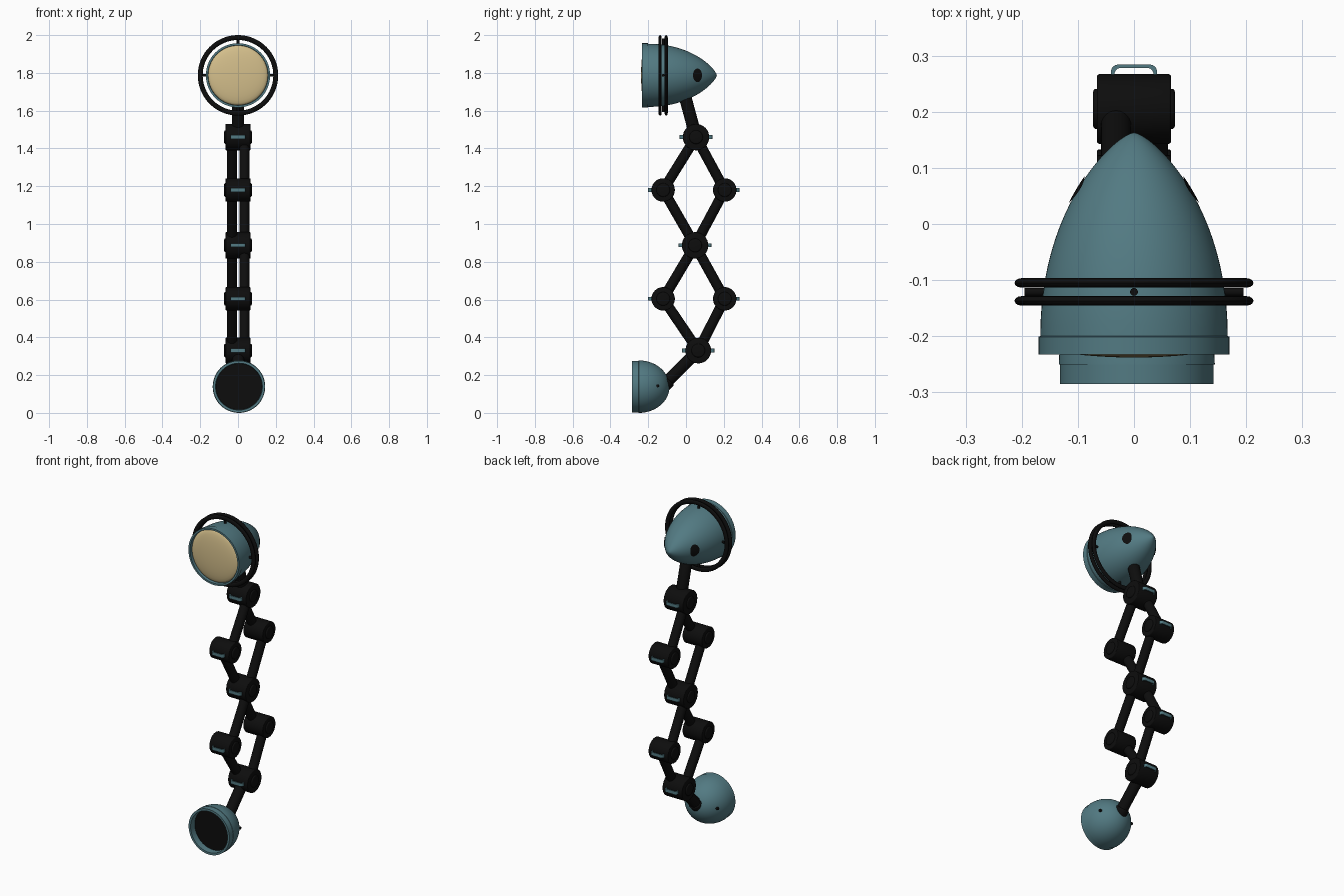
import bpy, bmesh, math
from mathutils import Vector

if "Cube" in bpy.data.objects:
    bpy.data.objects.remove(bpy.data.objects["Cube"])


def material(name, rgb):
    m = bpy.data.materials.new(name)
    m.diffuse_color = (*rgb, 1)
    m.use_nodes = True
    m.node_tree.nodes["Principled BSDF"].inputs["Base Color"].default_value = m.diffuse_color
    return m


TEAL = material("teal paint", (0.085, 0.195, 0.225))
BLACK = material("black metal", (0.004, 0.004, 0.004))
CREAM = material("cream glass", (0.66, 0.52, 0.26))


def finish(name, bm, mat, angle=35):
    bmesh.ops.recalc_face_normals(bm, faces=bm.faces)
    me = bpy.data.meshes.new(name)
    bm.to_mesh(me)
    bm.free()
    me.materials.append(mat)
    ob = bpy.data.objects.new(name, me)
    bpy.context.collection.objects.link(ob)
    bpy.ops.object.select_all(action='DESELECT')
    bpy.context.view_layer.objects.active = ob
    ob.select_set(True)
    bpy.ops.object.shade_smooth_by_angle(angle=math.radians(angle))
    return ob


def lathe(name, profile, cx, cz, mat, closed=False, n=64):
    """Revolve (radius, y) points round a y-axis through (cx, cz)."""
    bm = bmesh.new()
    rings = []
    for r, y in profile:
        if r < 1e-5:
            rings.append([bm.verts.new((cx, y, cz))] * n)
        else:
            rings.append([bm.verts.new((cx + r * math.cos(2 * math.pi * i / n), y,
                                        cz + r * math.sin(2 * math.pi * i / n))) for i in range(n)])
    pairs = list(zip(rings, rings[1:])) + ([(rings[-1], rings[0])] if closed else [])
    for a, b in pairs:
        for i in range(n):
            j = (i + 1) % n
            bm.faces.new(list(dict.fromkeys((a[i], a[j], b[j], b[i]))))
    return finish(name, bm, mat)


def rod(name, a, b, r, mat, bevel=0.0, n=32):
    """Cylinder from a to b, with optional rounded rims."""
    a, b = Vector(a), Vector(b)
    bm = bmesh.new()
    bmesh.ops.create_cone(bm, cap_ends=True, segments=n, radius1=r, radius2=r, depth=(b - a).length)
    if bevel:
        rims = [e for e in bm.edges if abs(e.verts[0].co.z - e.verts[1].co.z) < 1e-6]
        bmesh.ops.bevel(bm, geom=rims, offset=bevel, segments=3, affect='EDGES', profile=0.5)
    q = (b - a).to_track_quat('Z', 'Y')
    for v in bm.verts:
        v.co = q @ v.co + (a + b) / 2
    return finish(name, bm, mat)


# ---------- lamp head ----------
HZ = 1.787


def shade_radius(y):
    u = max(0.0, (0.163 - y) / 0.363)
    return 0.167 * math.sin(math.pi / 2 * u ** 0.7)


steps = 28
profile = [(shade_radius(y), y) for y in (0.163 - 0.363 * (i / steps) ** 1.5 for i in range(steps + 1))]
profile += [(0.170, -0.201), (0.170, -0.233), (0.159, -0.233), (0.157, -0.20)]
lathe("lamp_shade", profile, 0, HZ, TEAL)

# domed glass
lathe("lamp_glass", [(0.158 * math.sin(t * math.pi / 16), -0.214 - 0.024 * math.cos(t * math.pi / 16))
                     for t in range(9)], 0, HZ, CREAM)

# two guard rings and their four brackets
for k, y0 in enumerate((-0.105, -0.137)):
    oval = [(0.2 + 0.013 * math.cos(t * math.pi / 6), y0 + 0.0085 * math.sin(t * math.pi / 6))
            for t in range(12)]
    lathe(f"guard_ring_{k}", oval, 0, HZ, BLACK, closed=True)
for k in range(4):
    d = Vector((math.cos(k * math.pi / 2), 0, math.sin(k * math.pi / 2)))
    c = Vector((0, -0.121, HZ))
    rod(f"guard_bracket_{k}", c + d * 0.148, c + d * 0.195, 0.007, BLACK, n=16)

# dark oval vents laid on both sides of the shade
for s in (-1, 1):
    bm = bmesh.new()
    rings = []
    for f in (0.0, 0.35, 0.7, 1.0):
        ring = []
        for i in range(24):
            t = i * math.pi / 12
            y, z = 0.061 + 0.024 * f * math.cos(t), 0.036 * f * math.sin(t)
            x = math.sqrt(max(0, shade_radius(y) ** 2 - z * z)) + 0.003
            ring.append(bm.verts.new((s * x, y, HZ + z)))
        rings.append(ring)
    for a, b in zip(rings, rings[1:]):
        for i in range(24):
            bm.faces.new((a[i], a[i - 1], b[i - 1], b[i]))
    bmesh.ops.remove_doubles(bm, verts=bm.verts, dist=1e-5)
    finish("shade_vent", bm, BLACK)

# ---------- mounting cup ----------
BX, BZ = 0.005, 0.139
cup = [(0.139 * math.sin(t * math.pi / 32), -0.25 + 0.163 * math.cos(t * math.pi / 32)) for t in range(17)]
cup += [(0.137, -0.2505), (0.137, -0.285), (0.124, -0.285), (0.122, -0.24)]
lathe("mounting_cup", cup, BX, BZ, TEAL)
lathe("cup_back_plate", [(0, -0.247), (0.1235, -0.247)], BX, BZ, BLACK)
for s in (-1, 1):
    rod("cup_screw", (BX + s * 0.095, -0.15, BZ + 0.004), (BX + s * 0.118, -0.15, BZ + 0.004),
        0.008, BLACK, n=12)

# ---------- scissor arm ----------
TOP, MID, LOW = (0.053, 1.46), (0.048, 0.887), (0.065, 0.33)
FU, BU = (-0.121, 1.18), (0.205, 1.18)
FL, BL = (-0.121, 0.604), (0.205, 0.604)

# parallel bars in two layers, left and right
right_bars = [(TOP, FU), (BU, MID), (MID, FL), (BL, LOW)]
left_bars = [(TOP, BU), (FU, MID), (MID, BL), (FL, LOW)]
for x, bars in ((0.034, right_bars), (-0.032, left_bars)):
    for p, q in bars:
        rod("scissor_bar", (x, *p), (x, *q), 0.027, BLACK, n=24)


def clip(y, z, r, s):
    """Rounded strip standing out from a joint towards s (-1 front, 1 back)."""
    w, t, out = 0.041, 0.006, r + 0.017
    path = [(-w, r - 0.02)]
    path += [(-w + 0.012 - 0.012 * math.cos(a), out - 0.012 + 0.012 * math.sin(a))
             for a in (i * math.pi / 8 for i in range(5))]
    path += [(-px, py) for px, py in reversed(path)]
    inner = [(px * (w - t) / w, py - t) for px, py in path]
    bm = bmesh.new()
    rows = [[bm.verts.new((px, y + s * py, z + dz)) for px, py in pts]
            for pts, dz in ((path, -0.01), (path, 0.01), (inner, 0.01), (inner, -0.01))]
    for k in range(4):
        a, b = rows[k], rows[(k + 1) % 4]
        for i in range(len(path) - 1):
            bm.faces.new((a[i], a[i + 1], b[i + 1], b[i]))
    finish("joint_clip", bm, TEAL)


# joints: hub, domed bolt heads and clips
joints = [(TOP, 0.070, (-1, 1)), (MID, 0.070, (-1, 1)), (LOW, 0.068, (-1, 1)),
          (FU, 0.062, (-1,)), (FL, 0.062, (-1,)), (BU, 0.062, (1,)), (BL, 0.062, (1,))]
for (y, z), r, sides in joints:
    rod("joint_hub", (-0.066, y, z), (0.066, y, z), r, BLACK, bevel=0.004)
    rod("joint_bolt", (-0.073, y, z), (0.073, y, z), 0.036, BLACK, bevel=0.006)
    for s in sides:
        clip(y, z, r, s)

# neck up to the lamp head, with rounded end
rod("neck", (0, *TOP), (0, -0.012, 1.70), 0.033, BLACK, bevel=0.015)
# lower arm into the mounting cup, with collar
rod("lower_arm", (0, *LOW), (BX, -0.125, 0.14), 0.032, BLACK)
rod("lower_arm_collar", (BX, -0.125, 0.14), (BX, -0.09, 0.175), 0.039, BLACK, bevel=0.006)
